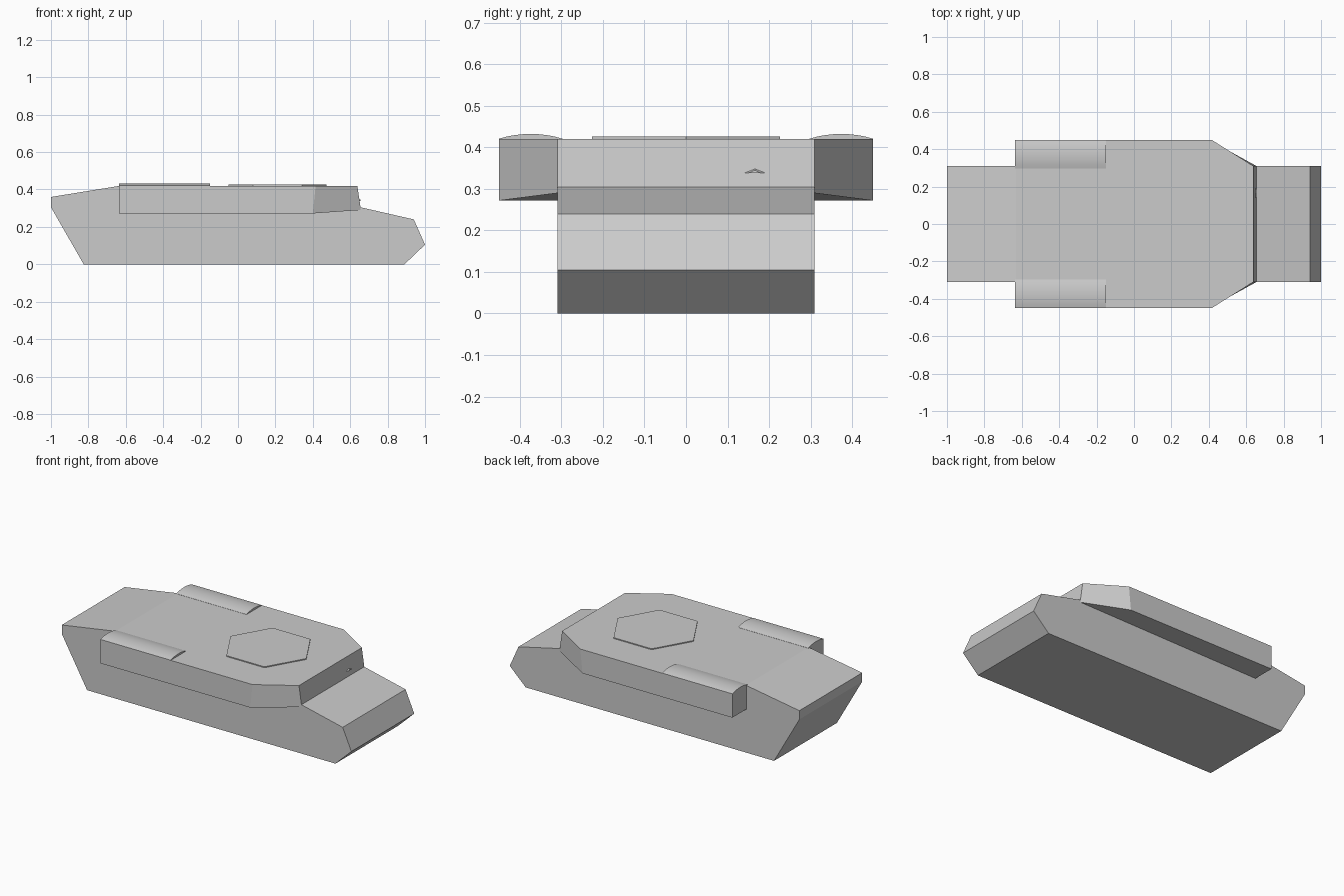
import bpy, bmesh, math

if "Cube" in bpy.data.objects:
    bpy.data.objects.remove(bpy.data.objects["Cube"])


def finish(name, bm):
    bmesh.ops.recalc_face_normals(bm, faces=bm.faces)
    mesh = bpy.data.meshes.new(name)
    bm.to_mesh(mesh)
    bm.free()
    obj = bpy.data.objects.new(name, mesh)
    bpy.context.collection.objects.link(obj)
    return obj


def loft(name, a, b):
    """Solid between two matching rings of points."""
    bm = bmesh.new()
    ra = [bm.verts.new(p) for p in a]
    rb = [bm.verts.new(p) for p in b]
    n = len(a)
    for i in range(n):
        j = (i + 1) % n
        bm.faces.new((ra[i], ra[j], rb[j], rb[i]))
    bm.faces.new(ra)
    bm.faces.new(rb)
    return finish(name, bm)


def mirror_y(obj):
    obj.modifiers.new("Mirror", 'MIRROR').use_axis = (False, True, False)


# Hull: side profile extruded across the width
W = 0.31
profile = [(-1, 0.305), (-0.825, 0), (0.89, 0), (1, 0.105), (0.94, 0.24),
           (0.655, 0.305), (0.638, 0.42), (-0.63, 0.42), (-1, 0.36)]
loft("hull", [(x, -W, z) for x, z in profile], [(x, W, z) for x, z in profile])

# Side sponsons with chamfered, slightly rising fronts
bottom = [(-0.635, W, 0.272), (-0.635, 0.45, 0.272), (0.40, 0.45, 0.272), (0.655, W, 0.29)]
top = [(-0.635, W, 0.42), (-0.635, 0.45, 0.42), (0.415, 0.45, 0.42), (0.638, W, 0.42)]
sponson = loft("sponson", bottom, top)
mirror_y(sponson)

# Shallow rounded stowage covers over the rear of the sponsons
arc = [(0.298 + 0.152 * i / 8,
        0.421 + 0.0115 * math.sin(math.pi * i / 8) ** 0.8 if 0 < i < 8 else 0.421)
       for i in range(9)]
ring = arc + [(0.45, 0.415), (0.298, 0.415)]
cover = loft("stowage_cover", [(-0.635, y, z) for y, z in ring],
             [(-0.15, y, z) for y, z in ring])
for poly in cover.data.polygons:
    poly.use_smooth = poly.normal.z > 0.8
mirror_y(cover)

# Hexagonal turret ring plate
hexagon = [(0.21 + 0.262 * math.cos(math.radians(60 * i)),
            0.262 * math.sin(math.radians(60 * i))) for i in range(6)]
loft("turret_plate", [(x, y, 0.415) for x, y in hexagon],
     [(x, y, 0.426) for x, y in hexagon])

# Small driver's vision lip on the front plate
loft("vision_lip", [(0.645, 0.13, 0.338), (0.645, 0.20, 0.338), (0.645, 0.166, 0.35)],
     [(0.656, 0.15, 0.338), (0.656, 0.18, 0.338), (0.655, 0.166, 0.345)])
